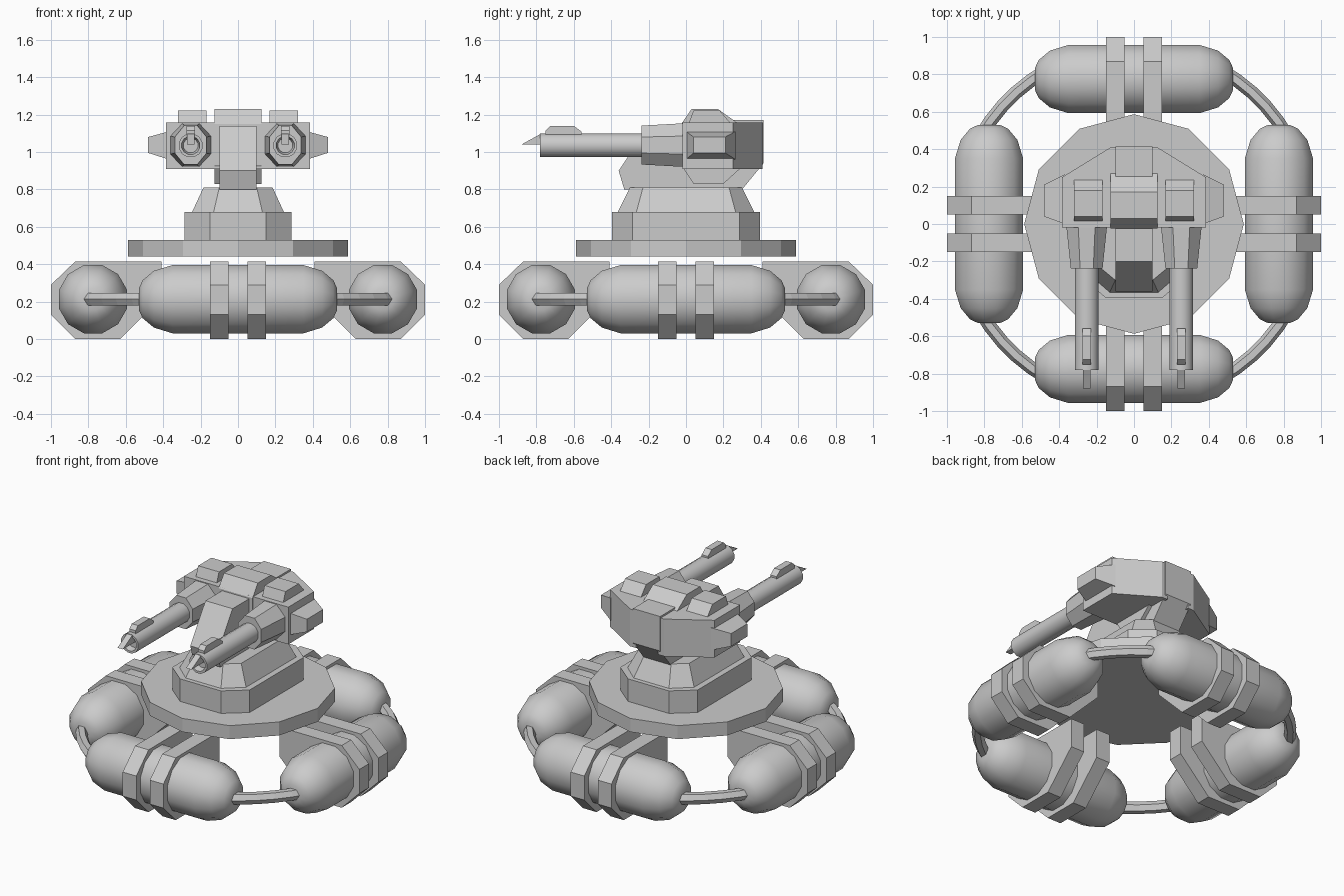
import bpy, bmesh, math
from math import cos, sin, pi, radians
from mathutils import Matrix, Vector

if "Cube" in bpy.data.objects:
    bpy.data.objects.remove(bpy.data.objects["Cube"])


def loft(name, rings, smooth=0, closed=False):
    """Skin a list of equal-length point rings, capping the two ends."""
    bm = bmesh.new()
    vr = [[bm.verts.new(p) for p in r] for r in rings]
    n = len(rings[0])
    for a, b in zip(vr, vr[1:]):
        for i in range(n):
            j = (i + 1) % n
            bm.faces.new((a[i], a[j], b[j], b[i]))
    bm.faces.new(vr[0][::-1])
    bm.faces.new(vr[-1])
    bmesh.ops.recalc_face_normals(bm, faces=bm.faces)
    me = bpy.data.meshes.new(name)
    bm.to_mesh(me)
    bm.free()
    ob = bpy.data.objects.new(name, me)
    bpy.context.collection.objects.link(ob)
    if smooth:
        bpy.ops.object.select_all(action='DESELECT')
        ob.select_set(True)
        bpy.context.view_layer.objects.active = ob
        bpy.ops.object.shade_smooth_by_angle(angle=radians(smooth))
    return ob


def prism_x(name, profile, x0, x1):
    """Extrude a (y, z) profile along x."""
    return loft(name, [[(x, y, z) for y, z in profile] for x in (x0, x1)])


def ring(n, rx, rz, y, cx=0, cz=0, turn=0.5):
    """n-gon facing along y."""
    return [(cx + rx * cos(2 * pi * (i + turn) / n), y,
             cz + rz * sin(2 * pi * (i + turn) / n)) for i in range(n)]


def octagon(x, y, cx, cy, z):
    """Chamfered rectangle footprint."""
    return [(x, -cy, z), (x, cy, z), (cx, y, z), (-cx, y, z),
            (-x, cy, z), (-x, -cy, z), (-cx, -y, z), (cx, -y, z)]


# Four floats, each with two hull straps and a corner hose
cap = [(0.53, 0.06), (0.51, 0.105), (0.45, 0.157), (0.35, 0.189)]
stations = [(-y, r) for y, r in cap] + [(y, r) for y, r in cap[::-1]]
strap = [(-1.0, 0.13), (-1.0, 0.29), (-0.87, 0.415), (-0.41, 0.415),
         (-0.41, 0.22), (-0.63, 0.0), (-0.87, 0.0)]
for k, side in enumerate(("front", "right", "back", "left")):
    spin = Matrix.Rotation(k * pi / 2, 4, 'Z')
    tank = loft(side + "_float", [[(y, x - 0.775, z) for x, y, z in
                ring(12, r, r, y, 0, 0.213)] for y, r in stations], 40)
    tank.matrix_world = spin
    for x0 in (-0.15, 0.05):
        prism_x(side + "_strap", strap, x0, x0 + 0.1).matrix_world = spin
    path = []
    for i in range(6):
        a = radians(-61 + 32 * i / 5)
        path.append([((0.945 + 0.036 * cos(t)) * cos(a),
                      (0.945 + 0.036 * cos(t)) * sin(a), 0.213 + 0.038 * sin(t))
                     for t in (pi / 3 * j for j in range(6))])
    loft(side + "_hose", path).matrix_world = spin

# Deck disc and stepped pedestal
loft("deck", [[(0.587 * cos(pi * i / 6), 0.587 * sin(pi * i / 6), z)
               for i in range(12)] for z in (0.44, 0.53)])
loft("pedestal", [octagon(0.285, 0.395, 0.15, 0.285, 0.53),
                  octagon(0.285, 0.395, 0.15, 0.285, 0.68),
                  octagon(0.245, 0.365, 0.13, 0.265, 0.68),
                  octagon(0.185, 0.30, 0.10, 0.23, 0.81)])

# Central spine and the wider hood around it
prism_x("spine", [(-0.36, 0.90), (-0.33, 0.80), (0.30, 0.80), (0.415, 0.94),
                  (0.415, 1.17), (0.20, 1.17), (0.0, 1.14), (-0.20, 1.14)],
        -0.1, 0.1)
prism_x("hood", [(-0.025, 0.93), (0.04, 0.83), (0.20, 0.83), (0.31, 0.93),
                 (0.31, 1.13), (0.17, 1.23), (0.03, 1.23), (-0.025, 1.15)],
        -0.125, 0.125)

for s, side in ((1, "right"), (-1, "left")):
    # Gun housing with chamfered rear corner
    foot = [(0.08, -0.02), (0.385, -0.02), (0.385, 0.25), (0.125, 0.41), (0.08, 0.41)]
    loft(side + "_housing", [[(s * x, y, z) for x, y in foot] for z in (0.91, 1.158)])
    # Roof box with sloped ends
    prism_x(side + "_roof_box", [(0.01, 1.14), (0.04, 1.222), (0.18, 1.222), (0.25, 1.14)],
            s * 0.168, s * 0.322)
    # Tapered side lamp
    loft(side + "_side_block",
         [[(s * x, y0, z0), (s * x, y1, z0), (s * x, y1, z1), (s * x, y0, z1)]
          for x, y0, y1, z0, z1 in ((0.37, 0.0, 0.265, 0.96, 1.11),
                                    (0.48, 0.04, 0.21, 0.995, 1.08))])
    # Octagonal sleeve
    f = 1 / cos(pi / 8)
    c = s * 0.253
    loft(side + "_sleeve", [ring(8, 0.11 * f, 0.117 * f, 0.0, c, 1.037),
                            ring(8, 0.085 * f, 0.104 * f, -0.238, c, 1.037)])
    # Barrel with recessed muzzle
    loft(side + "_barrel", [ring(12, r, r, y, c, 1.035) for y, r in
         ((-0.2, 0.065), (-0.78, 0.065), (-0.78, 0.05), (-0.74, 0.04))], 40)
    # Muzzle beak
    prism_x(side + "_beak", [(-0.74, 1.04), (-0.88, 1.04), (-0.78, 1.095), (-0.74, 1.095)],
            c - 0.02, c + 0.02)
    # Sight ridge on the barrel
    prism_x(side + "_sight", [(-0.75, 1.08), (-0.75, 1.115), (-0.725, 1.14),
                              (-0.60, 1.14), (-0.56, 1.11), (-0.56, 1.08)],
            c - 0.023, c + 0.023)
